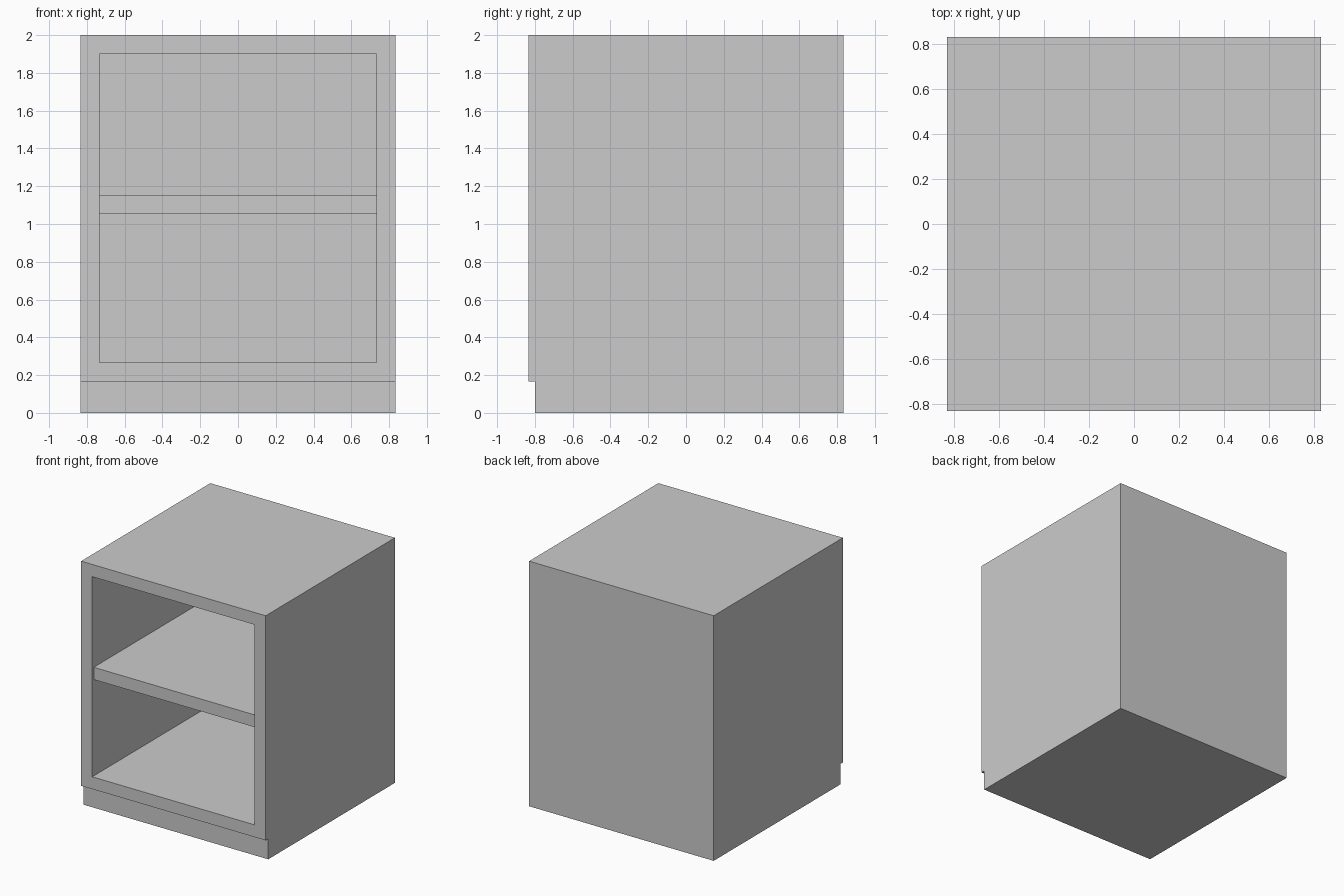
import bpy, bmesh
from mathutils import Vector

if "Cube" in bpy.data.objects:
    bpy.data.objects.remove(bpy.data.objects["Cube"], do_unlink=True)

HALF = 0.833     # half width and half depth
HEIGHT = 2.0
PLINTH = 0.167   # plinth height
RECESS = 0.033   # toe-kick setback
BOARD = 0.1      # board thickness

grey = bpy.data.materials.new("light_grey")
grey.use_nodes = True
grey.diffuse_color = (0.6, 0.6, 0.6, 1)
grey.node_tree.nodes["Principled BSDF"].inputs["Base Color"].default_value = grey.diffuse_color


def finish(bm, name):
    bmesh.ops.recalc_face_normals(bm, faces=bm.faces)
    mesh = bpy.data.meshes.new(name)
    bm.to_mesh(mesh)
    bm.free()
    mesh.materials.append(grey)
    obj = bpy.data.objects.new(name, mesh)
    bpy.context.collection.objects.link(obj)
    return obj


# Carcass: side profile with a toe-kick, extruded across the width
bm = bmesh.new()
profile = [(-HALF + RECESS, 0), (HALF, 0), (HALF, HEIGHT), (-HALF, HEIGHT),
           (-HALF, PLINTH), (-HALF + RECESS, PLINTH)]
side = bm.faces.new([bm.verts.new((-HALF, y, z)) for y, z in profile])
across = bmesh.ops.extrude_face_region(bm, geom=[side])["geom"]
bmesh.ops.translate(bm, vec=Vector((2 * HALF, 0, 0)),
                    verts=[v for v in across if isinstance(v, bmesh.types.BMVert)])
bmesh.ops.recalc_face_normals(bm, faces=bm.faces)

# Open compartment: inset the front face and push it back to the back panel
front = min(bm.faces, key=lambda f: f.calc_center_median().y)
bmesh.ops.inset_region(bm, faces=[front], thickness=BOARD, use_even_offset=True)
pushed = bmesh.ops.extrude_discrete_faces(bm, faces=[front])["faces"][0]
bmesh.ops.translate(bm, vec=Vector((0, 2 * HALF - BOARD, 0)), verts=pushed.verts)
finish(bm, "cabinet_carcass")

# Middle shelf, set slightly behind the front frame
bm = bmesh.new()
bmesh.ops.create_cube(bm, size=1)
shelf_front, shelf_back = -HALF + 0.02, HALF - BOARD
bmesh.ops.scale(bm, vec=(2 * (HALF - BOARD), shelf_back - shelf_front, BOARD), verts=bm.verts)
bmesh.ops.translate(bm, vec=(0, (shelf_front + shelf_back) / 2, 1.103), verts=bm.verts)
finish(bm, "middle_shelf")
